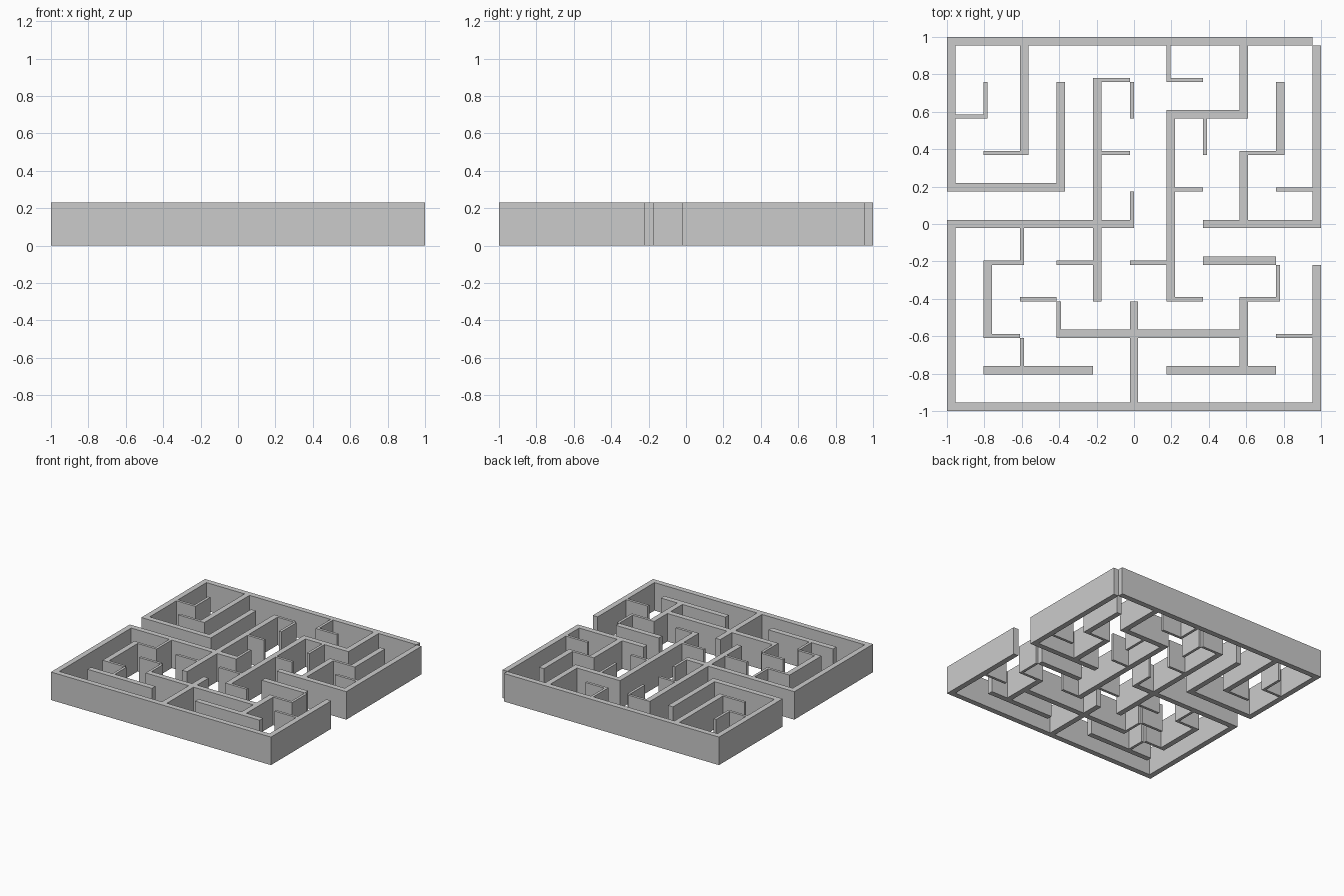
import bpy, bmesh

if "Cube" in bpy.data.objects:
    bpy.data.objects.remove(bpy.data.objects["Cube"])

HEIGHT = 0.23
STEP = 0.1955            # spacing of the maze grid lines
THIN, THICK = 0.022, 0.045

# Wall runs per grid line (start-end); index in the list = line number
ALONG_X = ["0-10", "1-4 6-9", "1-2 3-8 9-10", "2-3 6-7 8-9", "1-2 3-4 5-6 7-9",
           "0-5 7-10", "0-3 6-7 9-10", "1-2 4-5 8-9", "0-1 6-8", "4-5 6-7", "0-10"]
ALONG_Y = ["0-5 6-10", "2-4 8-9", "1-2 4-5 7-10", "2-3 6-9", "3-9",
           "0-3 5-6 8-9", "3-8 9-10", "7-8", "1-3 5-7 8-10", "3-4 7-9", "0-4 5-10"]

# Each grid line gives three cuts: its edge, thin wall side, thick wall side
cuts = [-1 + k * STEP + w for k in range(11) for w in (0, THIN, THICK)]


def wall_cells(lines):
    """Yield (along, across) cells; one-cell runs are thin, longer ones thick."""
    for line, runs in enumerate(lines):
        for run in runs.split():
            a, b = map(int, run.split("-"))
            width = 2 if b - a > 1 else 1
            for u in range(3 * a, 3 * b):
                for v in range(3 * line, 3 * line + width):
                    yield u, v


# Merge all walls into one floor plan
plan = set(wall_cells(ALONG_X)) | {(x, y) for y, x in wall_cells(ALONG_Y)}

bm = bmesh.new()
corners = {}


def corner(i, j):
    if (i, j) not in corners:
        corners[i, j] = bm.verts.new((cuts[i], cuts[j], 0))
    return corners[i, j]


for i, j in sorted(plan):
    bm.faces.new([corner(i, j), corner(i + 1, j), corner(i + 1, j + 1), corner(i, j + 1)])

# Raise the plan into walls, keeping the underside closed
top = bmesh.ops.extrude_face_region(bm, geom=bm.faces[:], use_keep_orig=True)
raised = [g for g in top["geom"] if isinstance(g, bmesh.types.BMVert)]
bmesh.ops.translate(bm, verts=raised, vec=(0, 0, HEIGHT))
bmesh.ops.recalc_face_normals(bm, faces=bm.faces[:])

mesh = bpy.data.meshes.new("maze_walls")
bm.to_mesh(mesh)
bm.free()
bpy.context.collection.objects.link(bpy.data.objects.new("maze_walls", mesh))
